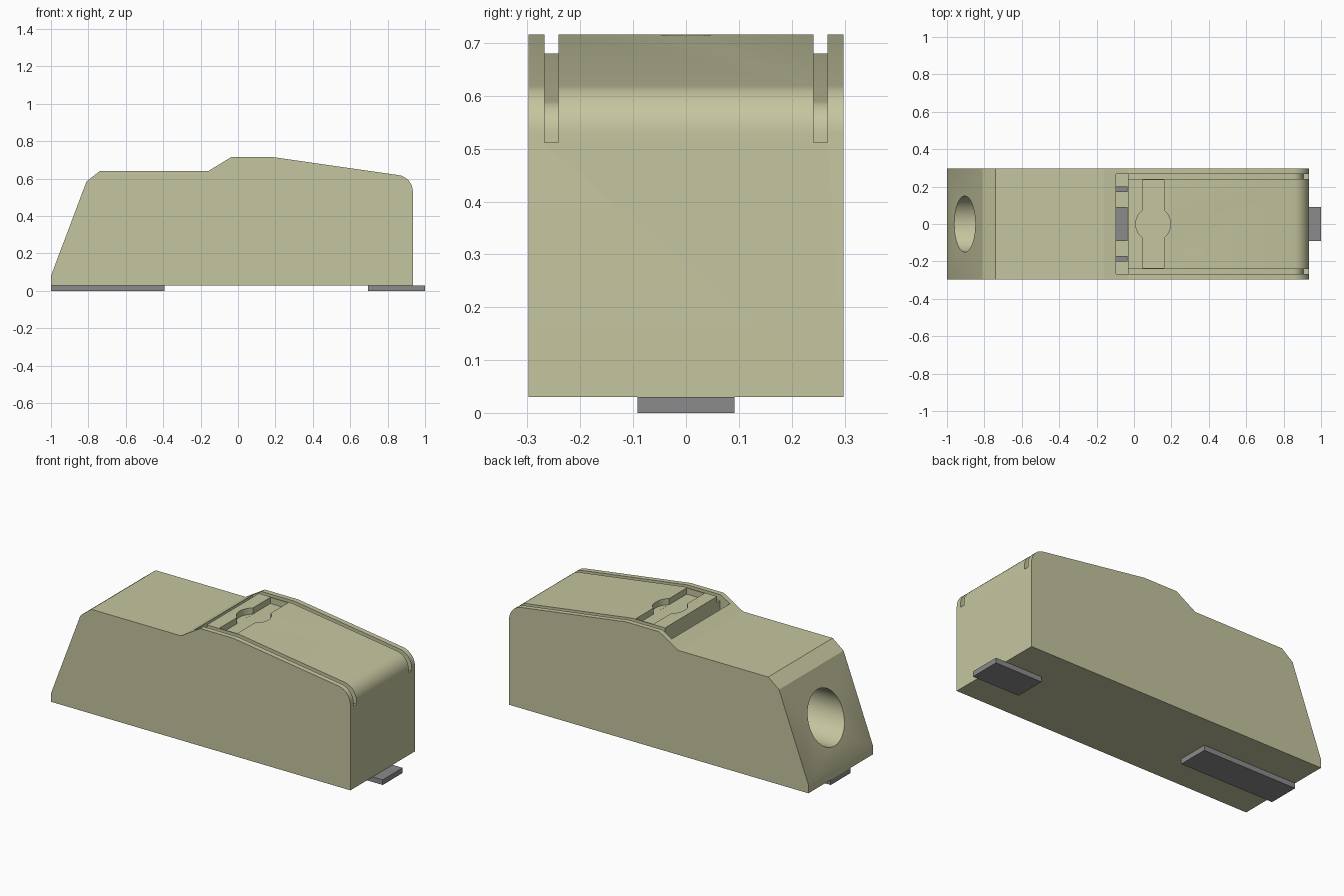
import bpy
import bmesh
from math import sin, cos, pi, radians

cube = bpy.data.objects.get("Cube")
if cube:
    bpy.data.objects.remove(cube, do_unlink=True)


def material(name, rgb):
    mat = bpy.data.materials.new(name)
    mat.use_nodes = True
    mat.diffuse_color = (*rgb, 1)
    bsdf = mat.node_tree.nodes["Principled BSDF"]
    bsdf.inputs["Base Color"].default_value = (*rgb, 1)
    bsdf.inputs["Roughness"].default_value = 0.6
    return mat


tan = material("tan plastic", (0.56, 0.56, 0.35))
grey = material("grey metal", (0.26, 0.26, 0.26))


def prism(name, outline, y0, y1, mat):
    """Extrude an (x, z) outline between two depths."""
    bm = bmesh.new()
    face = bm.faces.new([bm.verts.new((x, y0, z)) for x, z in outline])
    out = bmesh.ops.extrude_face_region(bm, geom=[face])
    verts = [g for g in out["geom"] if isinstance(g, bmesh.types.BMVert)]
    bmesh.ops.translate(bm, verts=verts, vec=(0, y1 - y0, 0))
    bmesh.ops.recalc_face_normals(bm, faces=bm.faces)
    mesh = bpy.data.meshes.new(name)
    bm.to_mesh(mesh)
    bm.free()
    obj = bpy.data.objects.new(name, mesh)
    bpy.context.collection.objects.link(obj)
    mesh.materials.append(mat)
    return obj


def block(name, x0, x1, y0, y1, z0, z1, mat):
    return prism(name, [(x0, z0), (x1, z0), (x1, z1), (x0, z1)], y0, y1, mat)


def cylinder(name, radius, depth, location, rotation=(0, 0, 0)):
    bpy.ops.mesh.primitive_cylinder_add(vertices=40, radius=radius, depth=depth,
                                        location=location, rotation=rotation)
    obj = bpy.context.object
    obj.name = name
    obj.data.materials.append(tan)
    return obj


def carve(target, cutter):
    mod = target.modifiers.new("carve", "BOOLEAN")
    mod.operation = "DIFFERENCE"
    mod.solver = "EXACT"
    mod.object = cutter
    bpy.context.view_layer.objects.active = target
    bpy.ops.object.modifier_apply(modifier=mod.name)
    bpy.data.objects.remove(cutter, do_unlink=True)


def rounded_end(radius):
    """Arc that turns the sloping lid down into the end wall."""
    angles = [radians(82) * (1 - i / 8) for i in range(9)]
    return [(0.845 + radius * cos(a), 0.53 + radius * sin(a)) for a in angles]


# Housing: side profile extruded across the width
profile = [(-1, 0.03), (-1, 0.08), (-0.81, 0.585), (-0.74, 0.64), (-0.16, 0.64),
           (-0.035, 0.716), (0.18, 0.716)] + rounded_end(0.09) + [(0.935, 0.03)]
body = prism("housing", profile, -0.298, 0.298, tan)

# Grooves along both sides of the lid
groove = ([(-0.095, 0.8), (-0.095, 0.645), (-0.035, 0.68), (0.18, 0.68)]
          + rounded_end(0.06) + [(0.905, 0.512), (1.1, 0.512), (1.1, 0.8)])
for side in (-1, 1):
    y0, y1 = sorted((side * 0.241, side * 0.268))
    carve(body, prism("groove_cutter", groove, y0, y1, tan))

# Gap in front of the lid
carve(body, block("gap_cutter", -0.0955, -0.033, -0.2685, 0.2685, 0.58, 0.8, tan))

# Finger recess: cross slot with a round middle
carve(body, block("slot_cutter", 0.045, 0.16, -0.235, 0.235, 0.68, 0.8, tan))
carve(body, cylinder("thumb_cutter", 0.093, 0.12, (0.1025, 0, 0.7402)))

# Cable entry in the sloping end
carve(body, cylinder("entry_cutter", 0.15, 0.8, (-0.8, 0, 0.333), (0, pi / 2, 0)))

bpy.ops.object.select_all(action="DESELECT")
body.select_set(True)
bpy.context.view_layer.objects.active = body
bpy.ops.object.shade_smooth_by_angle(angle=radians(25))

# Metal contact and prongs inside the gap
block("gap_contact", -0.095, -0.034, -0.092, 0.092, 0.575, 0.61, grey)
for name, side in (("right_prong", -1), ("left_prong", 1)):
    y0, y1 = sorted((side * 0.17, side * 0.2))
    block(name, -0.095, -0.034, y0, y1, 0.575, 0.61, grey)

# Flat metal terminals under the housing
block("long_terminal", -1, -0.393, -0.092, 0.092, 0, 0.03, grey)
block("short_terminal", 0.695, 1, -0.092, 0.092, 0, 0.03, grey)
